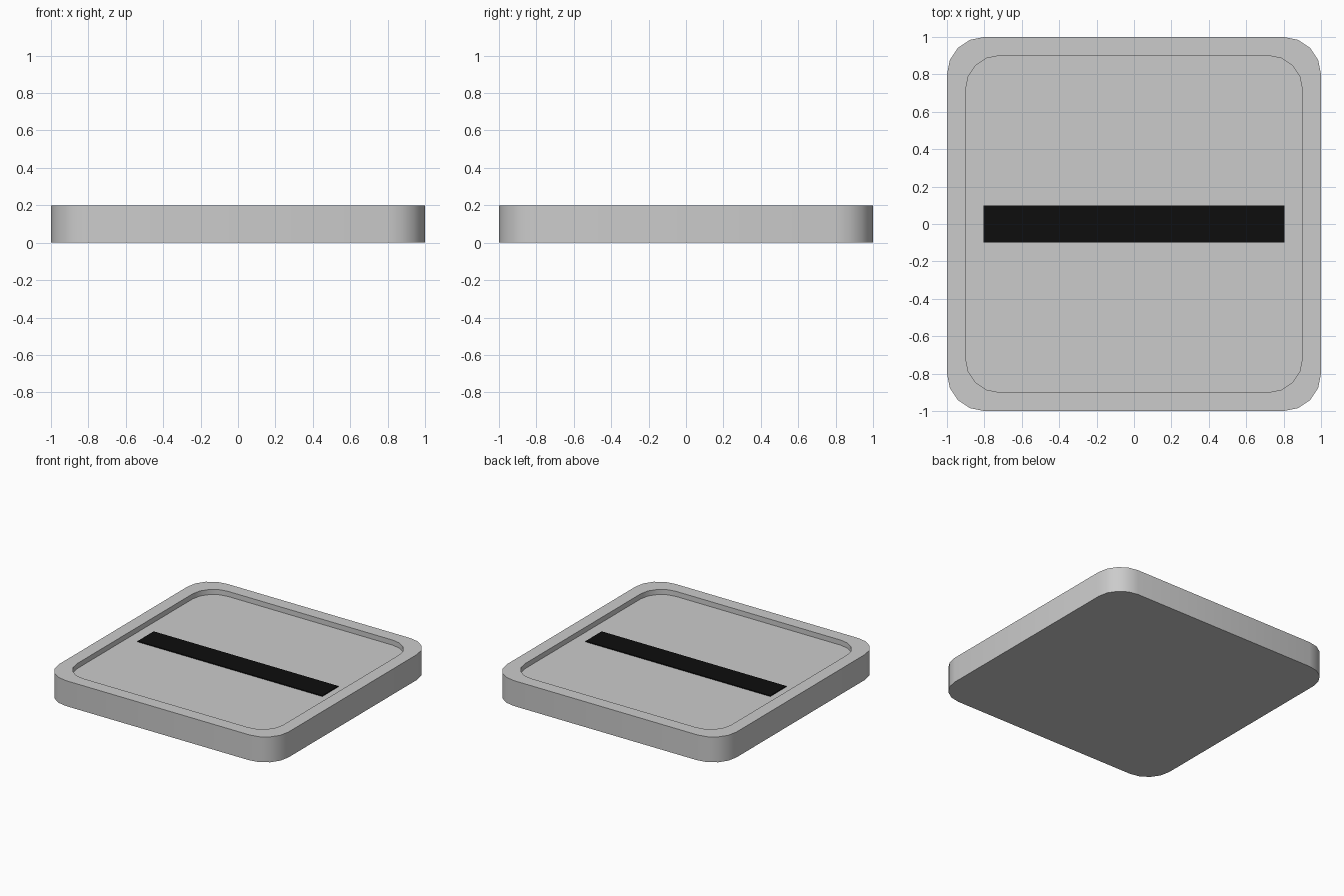
import bpy, bmesh, math

if "Cube" in bpy.data.objects:
    bpy.data.objects.remove(bpy.data.objects["Cube"])

def material(name, rgb):
    m = bpy.data.materials.new(name)
    m.diffuse_color = (*rgb, 1)
    m.use_nodes = True
    m.node_tree.nodes["Principled BSDF"].inputs["Base Color"].default_value = m.diffuse_color
    return m

grey = material("light_grey", (0.6, 0.6, 0.6))
black = material("black", (0.004, 0.004, 0.004))

TOP, FLOOR = 0.2, 0.16

def rounded_square(scale, r=0.2, n=4):
    pts = []
    for k, (sx, sy) in enumerate([(1, 1), (-1, 1), (-1, -1), (1, -1)]):
        for i in range(n + 1):
            a = math.pi / 2 * (k + i / n)
            pts.append((scale * (sx * (1 - r) + r * math.cos(a)),
                        scale * (sy * (1 - r) + r * math.sin(a))))
    return pts

def finish(bm, name, mat):
    bmesh.ops.recalc_face_normals(bm, faces=bm.faces)
    me = bpy.data.meshes.new(name)
    bm.to_mesh(me)
    bm.free()
    me.materials.append(mat)
    ob = bpy.data.objects.new(name, me)
    bpy.context.collection.objects.link(ob)
    return ob

# Tray: stacked rounded-square loops, outer wall, rim, recess wall, floor
bm = bmesh.new()
loops = [[bm.verts.new((x, y, z)) for x, y in rounded_square(s)]
         for s, z in [(1, 0), (1, TOP), (0.9, TOP), (0.9, FLOOR)]]
for a, b in zip(loops, loops[1:]):
    for i in range(len(a)):
        j = (i + 1) % len(a)
        bm.faces.new((a[i], a[j], b[j], b[i]))
bm.faces.new(loops[0][::-1])
bm.faces.new(loops[-1])
tray = finish(bm, "tray", grey)
bpy.context.view_layer.objects.active = tray
tray.select_set(True)
bpy.ops.object.shade_smooth_by_angle(angle=math.radians(35))

# Drain strip: thin dark plate on the recess floor
bm = bmesh.new()
bmesh.ops.create_cube(bm, size=1)
for v in bm.verts:
    v.co = (v.co.x * 1.61, v.co.y * 0.2, FLOOR + 0.003 + v.co.z * 0.008)
finish(bm, "drain_strip", black)
